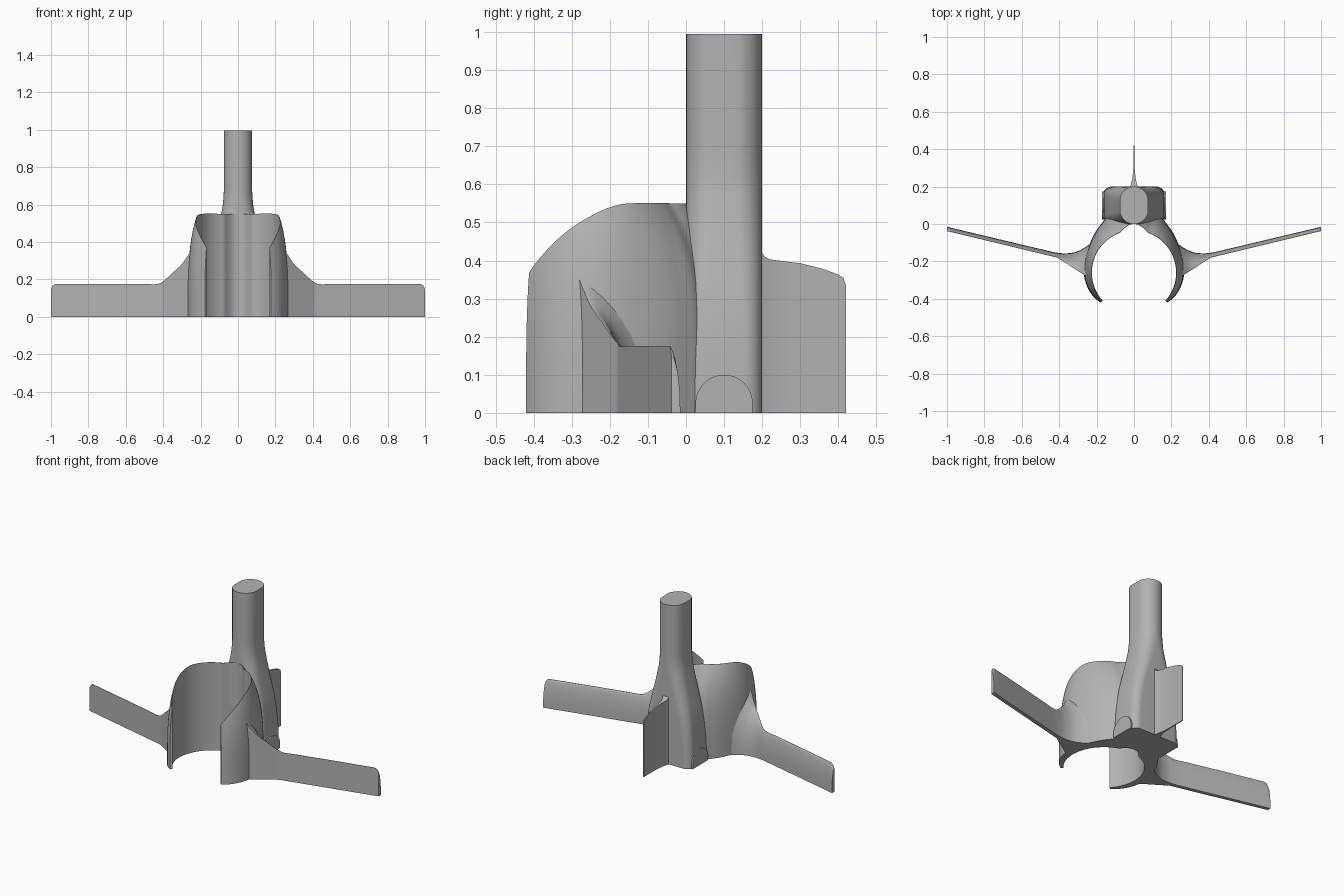
import bpy, bmesh, math

cube = bpy.data.objects.get("Cube")
if cube:
    bpy.data.objects.remove(cube, do_unlink=True)

grey = bpy.data.materials.new("plain grey")
grey.use_nodes = True
colour = (0.45, 0.45, 0.45, 1)
grey.diffuse_color = colour
grey.node_tree.nodes["Principled BSDF"].inputs["Base Color"].default_value = colour


def interp(table, v):
    """Piecewise cubic-eased lookup through (position, value) pairs."""
    if v <= table[0][0]:
        return table[0][1]
    n = len(table)
    for i in range(n - 1):
        (a, p), (b, q) = table[i], table[i + 1]
        if v <= b:
            k = (v - a) / (b - a)
            (a0, p0), (b1, q1) = table[max(i - 1, 0)], table[min(i + 2, n - 1)]
            m0 = (q - p0) / (b - a0) * (b - a)
            m1 = (q1 - p) / (b1 - a) * (b - a)
            return ((2*k**3 - 3*k**2 + 1) * p + (k**3 - 2*k**2 + k) * m0
                    + (3*k**2 - 2*k**3) * q + (k**3 - k**2) * m1)
    return table[-1][1]


def loft(name, rings):
    """Skin a list of equal-length rings and cap both ends."""
    bm = bmesh.new()
    loops = [[bm.verts.new(p) for p in ring] for ring in rings]
    n = len(loops[0])
    for a, b in zip(loops, loops[1:]):
        for i in range(n):
            j = (i + 1) % n
            bm.faces.new((a[i], a[j], b[j], b[i]))
    bm.faces.new(loops[0])
    bm.faces.new(loops[-1])
    bmesh.ops.remove_doubles(bm, verts=bm.verts, dist=0.0001)
    bmesh.ops.recalc_face_normals(bm, faces=bm.faces)
    mesh = bpy.data.meshes.new(name)
    bm.to_mesh(mesh)
    bm.free()
    mesh.materials.append(grey)
    obj = bpy.data.objects.new(name, mesh)
    bpy.context.collection.objects.link(obj)
    bpy.ops.object.select_all(action="DESELECT")
    obj.select_set(True)
    bpy.context.view_layer.objects.active = obj
    bpy.ops.object.shade_smooth_by_angle(angle=math.radians(35))
    return obj


# Open C-shaped clip: thin top rim, thick foot, groove at the back centre
CENTRE_Y, RADIUS, END = -0.26, 0.225, 132
rim_height = [(-0.415, 0.36), (-0.4, 0.385), (-0.35, 0.443), (-0.3, 0.486),
              (-0.25, 0.517), (-0.2, 0.54), (-0.15, 0.55), (0, 0.55)]
wall = [(0, 0.11), (25, 0.105), (35, 0.085), (60, 0.053), (95, 0.04), (120, 0.026), (END, 0.012)]
STEPS = 14
rings = []
for deg in range(-END, END + 1, 3):
    ang = math.radians(deg)
    groove = max(0, 1 - (abs(deg) / 20) ** 2) ** 1.5
    inner = RADIUS + 0.035 * groove
    top = interp(rim_height, CENTRE_Y + inner * math.cos(ang))
    thick = interp(wall, abs(deg))
    ring = [(inner * math.sin(ang), CENTRE_Y + inner * math.cos(ang), 0)]
    for i in range(STEPS + 1):
        s = math.sin(math.pi / 2 * (1 - i / STEPS))
        r = inner + 0.002 + thick * (1 - s ** 3.5)
        ring.append((r * math.sin(ang), CENTRE_Y + r * math.cos(ang), top * s))
    ring.insert(1, (ring[0][0], ring[0][1], top))
    rings.append(ring)
loft("clip", rings)

# Post: rounded upright that flares out to a broad foot
half_width = [(0, 0.165), (0.15, 0.16), (0.3, 0.143), (0.4, 0.122), (0.5, 0.1),
              (0.55, 0.09), (0.6, 0.081), (0.7, 0.075), (0.995, 0.075)]
rings = []
for z in [0.025 * i for i in range(29)] + [0.995]:
    w = interp(half_width, z)
    r = 0.075 - 0.03 * min(1, max(0, (w - 0.075) / 0.09))
    ring = []
    for quarter, (sx, sy) in enumerate([(1, 1), (-1, 1), (-1, -1), (1, -1)]):
        for k in range(9):
            a = math.pi / 2 * (quarter + k / 8)
            ring.append((sx * (w - r) + r * math.cos(a),
                         0.1 + sy * (0.1 - r) + r * math.sin(a), z))
    if z > 0.69:
        # Merge-safe: flat sides keep a tiny width
        ring = [(x * 1.0 + (0.001 if 0 < i < 9 or i > 27 else -0.001), y, zz)
                for i, (x, y, zz) in enumerate(ring)]
    rings.append(ring)
loft("post", rings)

# Round-topped pads showing on both flanks of the foot
arch = [(0.175, 0)] + [(0.1 + 0.075 * math.cos(math.pi * i / 24),
                        0.025 + 0.075 * math.sin(math.pi * i / 24)) for i in range(25)]
arch.append((0.025, 0))
loft("side_pads", [[(x, y, z) for y, z in arch] for x in (-0.17, 0.17)])

# Rear fin, flaring where it meets the post
fin_top = [(0.19, 0.43), (0.2, 0.42), (0.207, 0.41), (0.22, 0.403), (0.25, 0.399),
           (0.3, 0.393), (0.36, 0.378), (0.4, 0.363), (0.413, 0.355), (0.42, 0.335)]
rings = []
for y, h in fin_top:
    t = 0.003 + 0.02 * max(0, 1 - (y - 0.19) / 0.14) ** 2.5
    rings.append([(-t, y, 0), (t, y, 0), (t, y, h), (-t, y, h)])
loft("rear_fin", rings)

# Wings: flat front, rounded back, with a swept gusset into the clip
wing_front = [(0.24, -0.289), (0.27, -0.27), (0.41, -0.18), (1, -0.038)]
wing_back = [(0.2, -0.06), (0.24, -0.108), (0.3, -0.145), (0.36, -0.157),
             (0.42, -0.152), (0.5, -0.134), (1, -0.015)]
wing_height = [(0.24, 0.39), (0.255, 0.35), (0.27, 0.325), (0.3, 0.282), (0.35, 0.235),
               (0.4, 0.19), (0.43, 0.175), (0.5, 0.175), (0.97, 0.175), (0.99, 0.168), (1, 0.148)]
stations = [0.24 + 0.01 * i for i in range(20)] + [0.45, 0.5, 0.7, 0.97, 0.98, 0.99, 0.996, 1]


def straight(table, x):
    for (a, p), (b, q) in zip(table, table[1:]):
        if x <= b + 1e-6:
            return p + (q - p) * (x - a) / (b - a)
    return table[-1][1]


for name, side in (("left_wing", 1), ("right_wing", -1)):
    rings = []
    for x in stations:
        front, back, h = straight(wing_front, x), interp(wing_back, x), interp(wing_height, x)
        ring = [(side * x, front, 0)]
        for i in range(11):
            s = math.sin(math.pi / 2 * (1 - i / 10))
            depth = (back - front - 0.002) * (1 - s ** 2.5) ** 0.7 + 0.002
            ring.append((side * x, front + depth, h * s))
        ring.insert(1, (side * x, front, h))
        rings.append(ring)
    loft(name, rings)
